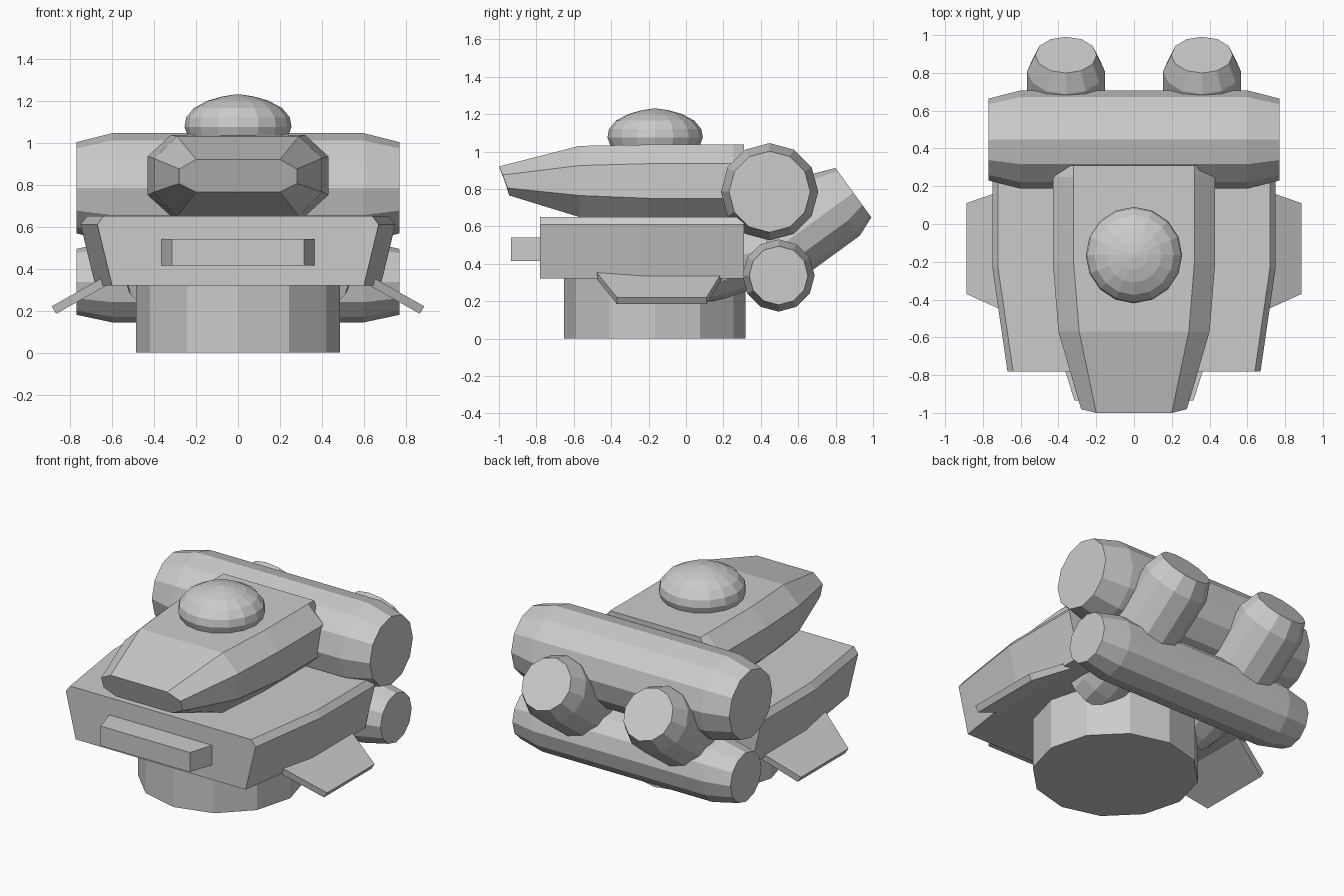
import bpy, bmesh, math
from mathutils import Vector

old = bpy.data.objects.get("Cube")
if old:
    bpy.data.objects.remove(old, do_unlink=True)

grey = bpy.data.materials.new("plain_grey")
grey.use_nodes = True
grey.diffuse_color = (0.6, 0.6, 0.6, 1)
grey.node_tree.nodes["Principled BSDF"].inputs["Base Color"].default_value = grey.diffuse_color


def loft(name, rings):
    """Join rings of equal length into a closed, flat-shaded solid."""
    bm = bmesh.new()
    loops = [[bm.verts.new(p) for p in ring] for ring in rings]
    n = len(loops[0])
    for a, b in zip(loops, loops[1:]):
        for i in range(n):
            j = (i + 1) % n
            bm.faces.new((a[i], a[j], b[j], b[i]))
    bm.faces.new(loops[0])
    bm.faces.new(loops[-1])
    bmesh.ops.recalc_face_normals(bm, faces=bm.faces[:])
    mesh = bpy.data.meshes.new(name)
    bm.to_mesh(mesh)
    bm.free()
    mesh.materials.append(grey)
    obj = bpy.data.objects.new(name, mesh)
    bpy.context.collection.objects.link(obj)
    return obj


def lathe(name, start, axis, profile, sides=12):
    """Turn (distance, radius) pairs around an axis."""
    start, d = Vector(start), Vector(axis).normalized()
    u = Vector((0, 0, 1)) if abs(d.x) > 0.5 else Vector((1, 0, 0))
    v = d.cross(u)
    angles = [2 * math.pi * i / sides for i in range(sides)]
    return loft(name, [[start + d * t + (u * math.cos(a) + v * math.sin(a)) * r
                        for a in angles] for t, r in profile])


def both_sides(half):
    """Complete a ring from its +x half."""
    return half + [(-x, y, z) for x, y, z in reversed(half)]


# Round pedestal
lathe("pedestal", (0, -0.167, 0), (0, 0, 1), [(0, 0.485), (0.34, 0.485)])

# Hull with narrow front and chamfered upper edges
loft("hull", [both_sides([(w - 0.03, y, 0.65), (w, y, 0.61), (w - 0.07, y, 0.32)])
              for y, w in [(-0.78, 0.67), (-0.23, 0.75), (0.31, 0.75)]])

# Tapered bumper block
loft("front_bumper", [both_sides([(w, y, 0.54), (w, y, 0.415)])
                      for y, w in [(-0.76, 0.37), (-0.935, 0.315)]])

# Upper wedge: rings of top edge, upper side, lower side, bottom edge
loft("upper_wedge", [
    both_sides([(0.2, -1.0, 0.92), (0.28, -0.98, 0.875), (0.28, -0.955, 0.805), (0.2, -0.945, 0.765)]),
    both_sides([(0.29, -0.57, 1.03), (0.4, -0.57, 0.925), (0.4, -0.57, 0.765), (0.29, -0.57, 0.65)]),
    both_sides([(0.32, -0.2, 1.037), (0.43, -0.2, 0.935), (0.43, -0.2, 0.75), (0.32, -0.2, 0.65)]),
    both_sides([(0.32, 0.25, 1.037), (0.43, 0.25, 0.935), (0.43, 0.25, 0.75), (0.32, 0.25, 0.65)]),
    both_sides([(0.32, 0.31, 1.037), (0.36, 0.31, 0.935), (0.36, 0.31, 0.75), (0.32, 0.31, 0.65)]),
])

# Faceted dome
lathe("dome", (0, -0.165, 1.02), (0, 0, 1),
      [(0, 0.235), (0.055, 0.255), (0.1, 0.247), (0.145, 0.21),
       (0.18, 0.145), (0.2, 0.075), (0.21, 0.01)], 16)

# Two rear drums lying across the model
for name, y, z, r, end in [("upper_drum", 0.447, 0.785, 0.26, 0.217),
                           ("lower_drum", 0.495, 0.337, 0.193, 0.157)]:
    lathe(name, (0, y, z), (1, 0, 0), [(-0.77, end), (-0.6, r), (0.6, r), (0.77, end)])

for side, s in (("left", 1), ("right", -1)):
    # Tilted exhaust
    lathe(side + "_exhaust", (s * 0.36, 0.895, 0.78), (0, -0.81, -0.59),
          [(0, 0.163), (0.107, 0.206), (0.47, 0.206), (0.58, 0.163)])
    # Strut below the hull
    lathe(side + "_strut", (s * 0.36, 0.045, 0.36), (0, 0.95, 0.32),
          [(0, 0.175), (0.1, 0.19), (0.42, 0.19)])
    # Drooping side fin
    loft(side + "_fin", [[(s * (x + dx), y, z + dz) for y, dx, dz in
                          [(front, 0, 0), (back, 0, 0), (back, -0.022, -0.035), (front, -0.022, -0.035)]]
                         for x, z, front, back in [(0.6, 0.382, -0.5, 0.21), (0.888, 0.22, -0.37, 0.11)]])
